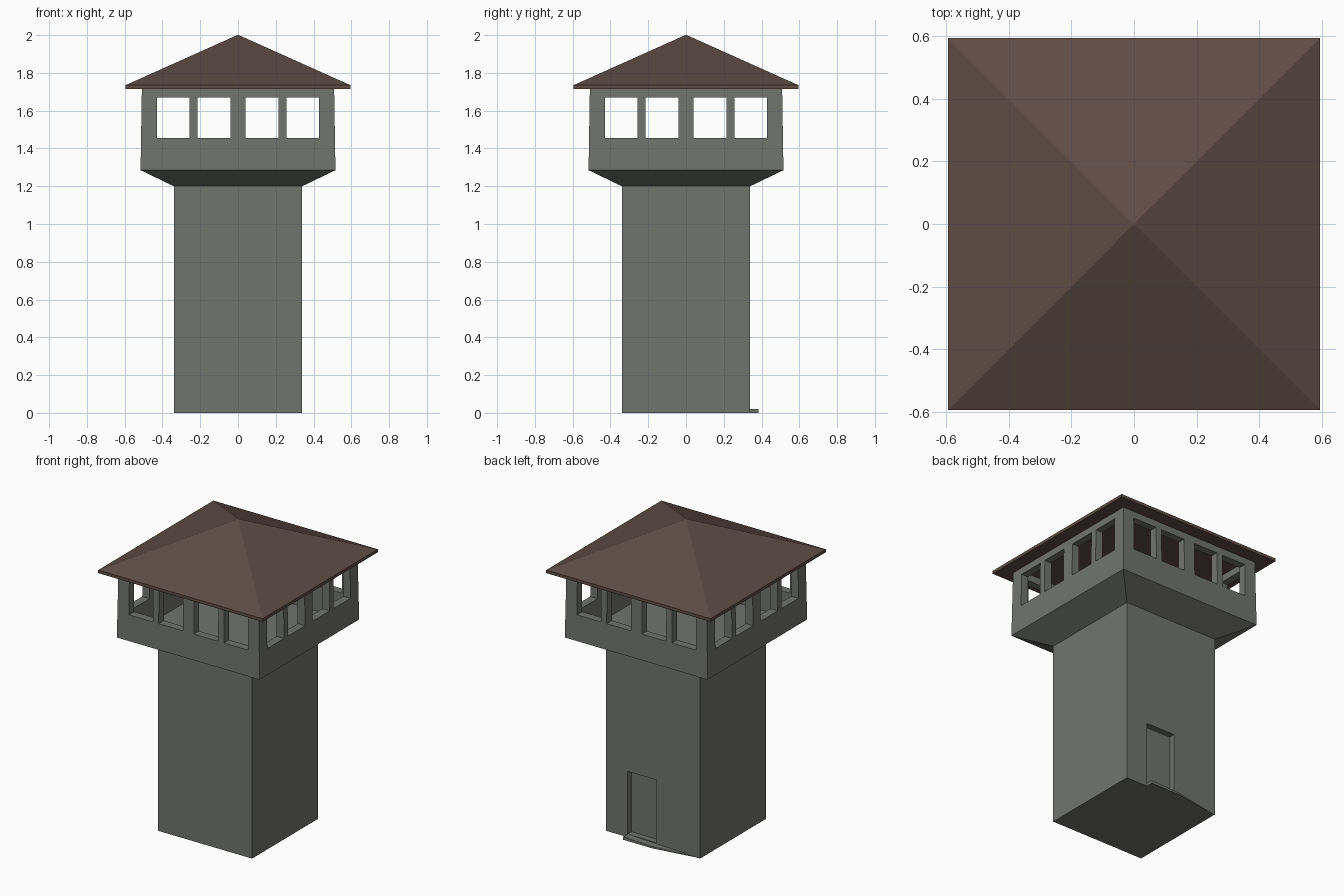
import bpy, bmesh

if "Cube" in bpy.data.objects:
    bpy.data.objects.remove(bpy.data.objects["Cube"])


def material(name, rgb):
    m = bpy.data.materials.new(name)
    m.diffuse_color = (*rgb, 1)
    m.use_nodes = True
    m.node_tree.nodes["Principled BSDF"].inputs["Base Color"].default_value = m.diffuse_color
    return m


grey = material("grey_concrete", (0.165, 0.175, 0.158))
brown = material("brown_roof", (0.112, 0.072, 0.058))


def finish(name, bm, mat):
    bmesh.ops.recalc_face_normals(bm, faces=bm.faces)
    me = bpy.data.meshes.new(name)
    bm.to_mesh(me)
    bm.free()
    ob = bpy.data.objects.new(name, me)
    bpy.context.collection.objects.link(ob)
    me.materials.append(mat)
    return ob


def loft(name, rings, mat):
    """Square rings (half width, z) joined in order and capped at both ends."""
    bm = bmesh.new()
    loops = [[bm.verts.new((sx * h, sy * h, z))
              for sx, sy in ((-1, -1), (1, -1), (1, 1), (-1, 1))] for h, z in rings]
    for a, b in zip(loops, loops[1:]):
        for i in range(4):
            j = (i + 1) % 4
            bm.faces.new((a[i], a[j], b[j], b[i]))
    bm.faces.new(loops[0])
    bm.faces.new(loops[-1])
    return finish(name, bm, mat)


def boxes(name, spans, mat):
    """Several boxes given as (low corner, high corner)."""
    bm = bmesh.new()
    for lo, hi in spans:
        vs = bmesh.ops.create_cube(bm, size=1)["verts"]
        for v in vs:
            v.co = [lo[k] if v.co[k] < 0 else hi[k] for k in range(3)]
    return finish(name, bm, mat)


def cut(target, cutter):
    mod = target.modifiers.new("cut", "BOOLEAN")
    mod.operation, mod.solver, mod.object = "DIFFERENCE", "EXACT", cutter
    bpy.context.view_layer.objects.active = target
    bpy.ops.object.modifier_apply(modifier=mod.name)
    bpy.data.objects.remove(cutter)


# Shaft, flared collar and hollow lookout cabin
tower = loft("tower_body", [(0.34, 0), (0.34, 1.2), (0.516, 1.285), (0.509, 1.716),
                            (0.46, 1.716), (0.46, 1.29)], grey)

# Four windows through each side
spans = [(-0.43, -0.257), (-0.215, -0.04), (0.04, 0.215), (0.257, 0.43)]
cut(tower, boxes("window_cutter_y", [((a, -0.7, 1.455), (b, 0.7, 1.67)) for a, b in spans], grey))
cut(tower, boxes("window_cutter_x", [((-0.7, a, 1.455), (0.7, b, 1.67)) for a, b in spans], grey))

# Recessed doorway on the back
cut(tower, boxes("door_cutter", [((-0.025, 0.3, 0.02), (0.185, 0.45, 0.43))], grey))

# Thin doorstep tapering off to the corner
bm = bmesh.new()
outline = [(0.185, 0.335), (0.185, 0.385), (-0.025, 0.385), (-0.34, 0.335)]
low = [bm.verts.new((x, y, 0.0)) for x, y in outline]
top = [bm.verts.new((x, y, z)) for (x, y), z in zip(outline, (0.02, 0.02, 0.012, 0.002))]
bm.faces.new(low)
bm.faces.new(top)
for i in range(4):
    j = (i + 1) % 4
    bm.faces.new((low[i], low[j], top[j], top[i]))
finish("doorstep", bm, grey)

# Pyramid roof with a thin eave
loft("roof", [(0.595, 1.715), (0.595, 1.735), (0.004, 2.0)], brown)
